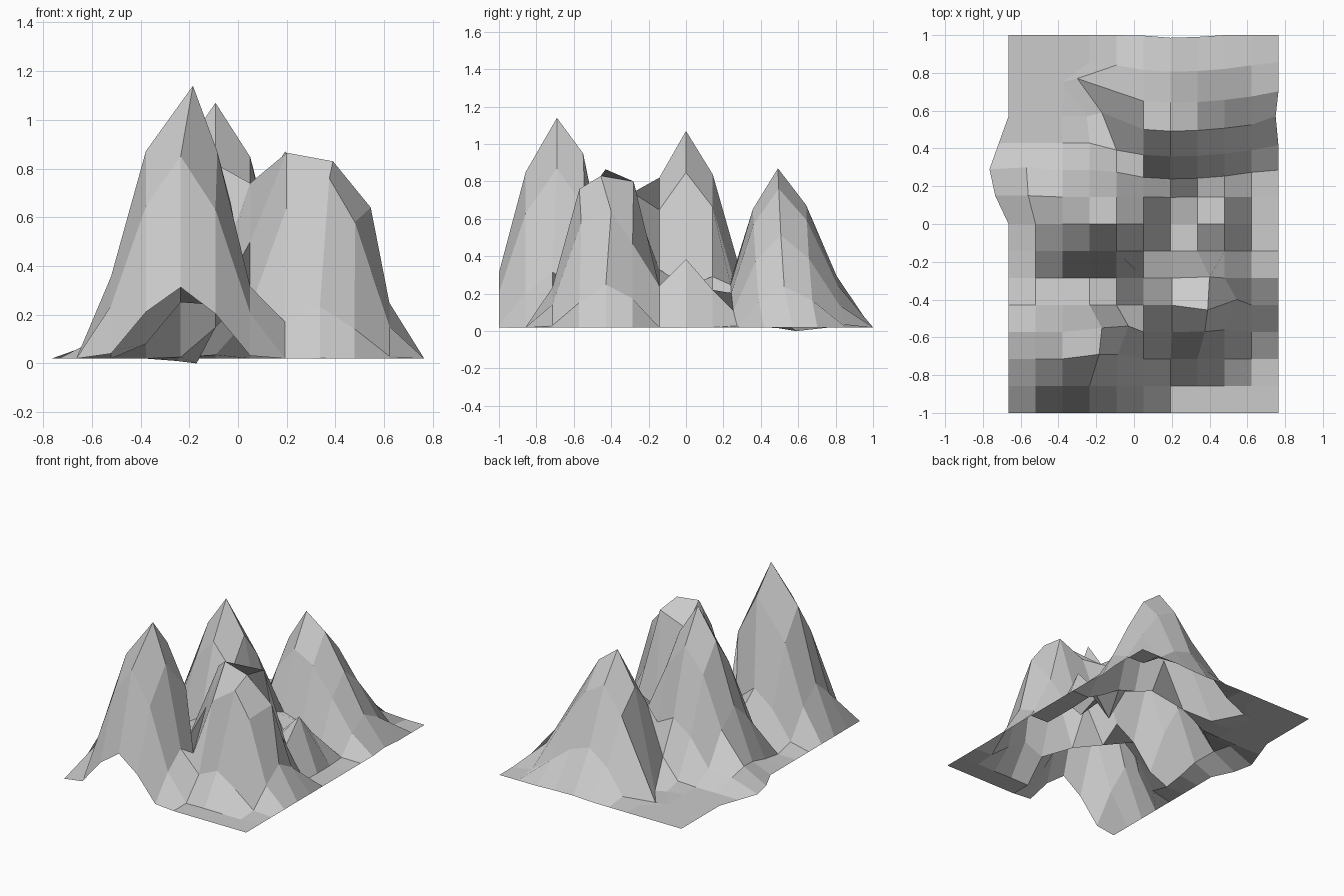
import bpy, bmesh, math

NX, NY, STEP = 11, 15, 1 / 7
X0, Y0, FLOOR = -0.664, -1.0, 0.02

# Peaks: centre x, y, height, reach to left, right, front, back
PEAKS = [
    (-0.235, -0.714, 1.12, 0.45, 0.43, 0.43, 0.45),
    (-0.092, 0.0, 1.05, 0.50, 0.48, 0.45, 0.47),
    (0.193, 0.571, 0.85, 0.42, 0.64, 0.43, 0.46),
    (0.30, -0.40, 0.85, 0.36, 0.49, 0.47, 0.36),
]

# Hand-pulled grid points (column, row): position
PULLED = {
    (3, 2): (-0.185, -0.69, 1.14), (3, 3): (-0.17, -0.55, 0.95),
    (4, 2): (-0.085, -0.69, 0.87), (4, 3): (-0.03, -0.54, 0.66),
    (6, 3): (0.2, -0.571, 0.64), (7, 3): (0.375, -0.57, 0.76),
    (8, 3): (0.48, -0.56, 0.58), (5, 4): (0.05, -0.43, 0.5),
    (6, 4): (0.2, -0.43, 0.865), (7, 4): (0.39, -0.455, 0.83),
    (8, 4): (0.545, -0.4, 0.64), (5, 5): (0.05, -0.286, 0.74),
    (6, 5): (0.2, -0.286, 0.72), (7, 5): (0.4, -0.28, 0.8),
    (6, 6): (0.193, -0.143, 0.33), (8, 6): (0.48, -0.143, 0.24),
    (6, 7): (0.193, 0.0, 0.18), (7, 7): (0.336, 0.0, 0.24),
    (8, 7): (0.48, 0.0, 0.385), (8, 8): (0.48, 0.143, 0.22),
    (0, 8): (-0.735, 0.15, 0.02), (0, 9): (-0.765, 0.29, 0.02),
    (1, 8): (-0.56, 0.15, 0.11), (1, 9): (-0.57, 0.3, 0.09),
    (0, 10): (-0.715, 0.43, 0.02), (10, 11): (0.75, 0.571, 0.02),
    (3, 11): (-0.25, 0.57, 0.01), (4, 11): (-0.17, 0.59, 0.0),
    (4, 12): (-0.3, 0.77, 0.02), (3, 12): (-0.38, 0.75, 0.02),
}


def bell(x, y, peak):
    """Smooth falloff of one peak, 1 at the top and 0 at its reach."""
    cx, cy, _, left, right, front, back = peak
    dx = (x - cx) / (right if x > cx else left)
    dy = (y - cy) / (back if y > cy else front)
    t = max(0, 1 - math.hypot(dx, dy))
    return t * t * (3 - 2 * t)


def surface(x, y):
    """Blend the peaks; the rear peak also leans towards the front."""
    total = sum((p[2] * bell(x, y, p)) ** 2.5 for p in PEAKS)
    return x, y - 0.08 * bell(x, y, PEAKS[2]) ** 0.4, FLOOR + total ** 0.4


# Mountain surface: open grid sheet
bm = bmesh.new()
grid = {}
for j in range(NY):
    for i in range(NX):
        pos = PULLED.get((i, j)) or surface(X0 + i * STEP, Y0 + j * STEP)
        grid[i, j] = bm.verts.new(pos)
for i in range(NX):
    grid[i, NY - 1].co.z = FLOOR
for j in range(NY):
    grid[0, j].co.z = grid[NX - 1, j].co.z = FLOOR
for j in range(NY - 1):
    for i in range(NX - 1):
        bm.faces.new([grid[i, j], grid[i + 1, j], grid[i + 1, j + 1], grid[i, j + 1]])

mesh = bpy.data.meshes.new("mountain_range")
bm.to_mesh(mesh)
bm.free()
mountains = bpy.data.objects.new("mountain_range", mesh)
bpy.context.collection.objects.link(mountains)
